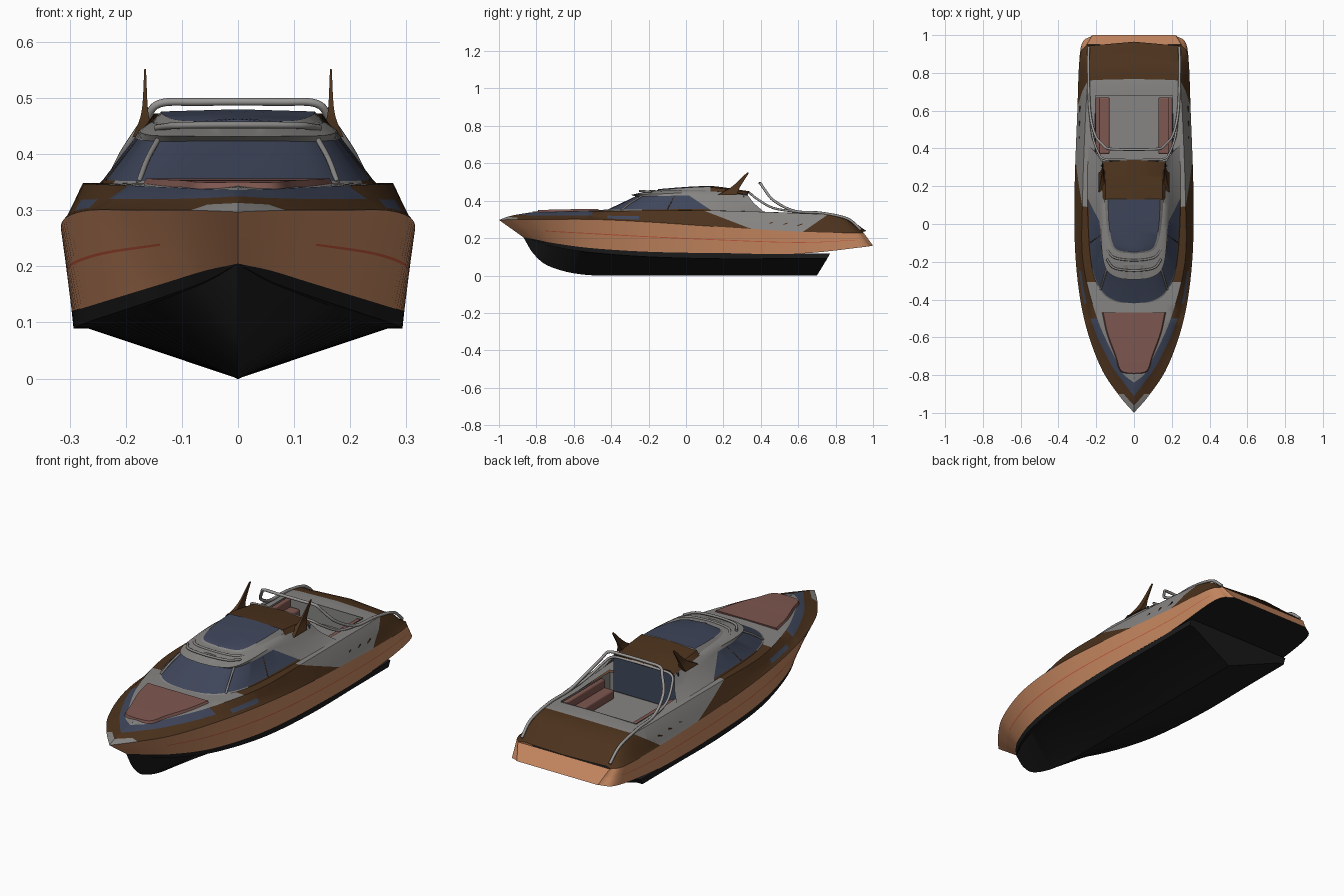
import bpy, bmesh, math
from mathutils import Vector

cube = bpy.data.objects.get("Cube")
if cube:
    bpy.data.objects.remove(cube)

# Palette
COLOURS = {
    "hull_copper": (0.58, 0.25, 0.12), "deck_brown": (0.072, 0.032, 0.012),
    "trim_grey": (0.24, 0.235, 0.225), "glass_navy": (0.05, 0.062, 0.105),
    "cushion_pink": (0.21, 0.095, 0.08), "bottom_black": (0.011, 0.011, 0.011),
    "stripe_red": (0.55, 0.1, 0.045), "rail_silver": (0.32, 0.31, 0.3),
}
COPPER, BROWN, GREY, NAVY, PINK, BLACK, RED, SILVER = range(len(COLOURS))
MATERIALS = []
for name, rgb in COLOURS.items():
    mat = bpy.data.materials.new(name)
    mat.use_nodes = True
    mat.diffuse_color = (*rgb, 1)
    mat.node_tree.nodes["Principled BSDF"].inputs["Base Color"].default_value = (*rgb, 1)
    MATERIALS.append(mat)


def smooth(points, steps=6):
    """Catmull-Rom line through a few points."""
    p = [Vector(q) for q in points]
    p = [2 * p[0] - p[1]] + p + [2 * p[-1] - p[-2]]
    line = []
    for a, b, c, d in zip(p, p[1:], p[2:], p[3:]):
        for i in range(steps):
            t = i / steps
            line.append(b + (c - a) * t / 2 + (a * 2 - b * 5 + c * 4 - d) * t**2 / 2
                        + (b * 3 - a - c * 3 + d) * t**3 / 2)
    return line + [p[-2]]


def finish(obj, angle=35):
    bpy.ops.object.select_all(action='DESELECT')
    obj.select_set(True)
    bpy.context.view_layer.objects.active = obj
    bpy.ops.object.shade_smooth_by_angle(angle=math.radians(angle))


def loft(name, lines, paint, cuts=(), cap=None):
    """Skin between lengthwise lines, mirrored; paint(row, centre) gives a colour or None."""
    bm = bmesh.new()
    ends = []
    for side in (1, -1):
        grid = [[bm.verts.new((v.x * side, v.y, v.z)) for v in line] for line in lines]
        for row, (a, b) in enumerate(zip(grid, grid[1:])):
            for i in range(len(a) - 1):
                bm.faces.new((a[i], a[i + 1], b[i + 1], b[i])).material_index = row
        ends.append([line[-1] for line in grid])
    if cap is not None:
        bm.faces.new(ends[0] + ends[1][::-1]).material_index = len(lines)
    bmesh.ops.remove_doubles(bm, verts=bm.verts[:], dist=0.0002)
    for y, z, ny, nz in cuts:
        bmesh.ops.bisect_plane(bm, geom=bm.verts[:] + bm.edges[:] + bm.faces[:],
                               plane_co=(0, y, z), plane_no=(0, ny, nz))
    for face in bm.faces[:]:
        row = face.material_index
        colour = cap if row == len(lines) else paint(row, face.calc_center_median())
        if colour is None:
            bm.faces.remove(face)
        else:
            face.material_index = colour
    bmesh.ops.recalc_face_normals(bm, faces=bm.faces[:])
    mesh = bpy.data.meshes.new(name)
    bm.to_mesh(mesh)
    bm.free()
    for mat in MATERIALS:
        mesh.materials.append(mat)
    obj = bpy.data.objects.new(name, mesh)
    bpy.context.collection.objects.link(obj)
    finish(obj)
    return obj


def box(name, centre, size, colour, tilt=0, bevel=0):
    bpy.ops.mesh.primitive_cube_add(size=1, location=centre, rotation=(tilt, 0, 0))
    obj = bpy.context.object
    obj.name = name
    obj.scale = size
    bpy.ops.object.transform_apply(location=False, rotation=False, scale=True)
    obj.data.materials.append(MATERIALS[colour])
    if bevel:
        mod = obj.modifiers.new("soft_edges", 'BEVEL')
        mod.width, mod.segments = bevel, 3
        finish(obj)
    return obj


def tube(name, points, radius, colour=SILVER):
    data = bpy.data.curves.new(name, 'CURVE')
    data.dimensions = '3D'
    data.bevel_depth, data.bevel_resolution, data.use_fill_caps = radius, 2, True
    path = smooth(points)
    spline = data.splines.new('POLY')
    spline.points.add(len(path) - 1)
    for point, v in zip(spline.points, path):
        point.co = (*v, 1)
    data.materials.append(MATERIALS[colour])
    bpy.context.collection.objects.link(bpy.data.objects.new(name, data))


def mirrored(points):
    """Continue a half path across the centreline."""
    return points + [(-x, y, z) for x, y, z in points[::-1]]


def flat(line):
    return [Vector((0, v.y, v.z)) for v in line]


# Hull bottom: keel, hard chine and boot top
water = [(0, -.87, .205), (.06, -.8, .192), (.125, -.7, .172), (.21, -.5, .146),
         (.272, -.2, .127), (.295, .15, .12)]
keel = [(0, -.87, .205), (0, -.81, .11), (0, -.72, .045), (0, -.53, .003),
        (0, -.2, 0), (0, .15, 0), (0, .5, 0), (0, .7, 0)]
chine = [(0, -.87, .205), (.05, -.79, .175), (.11, -.69, .15), (.185, -.5, .122),
         (.245, -.2, .1), (.265, .15, .09), (.265, .5, .09), (.265, .755, .09)]
edge = [(min(x * 1.1, x + .027), y, z) for x, y, z in chine]
boot = water + [(.293, .5, .118), (.29, .77, .118)]
loft("hull_bottom", [smooth(p) for p in (keel, chine, edge, boot)],
     lambda row, c: BLACK, cap=BLACK)

# Hull sides with pinstripe and overhanging stern
sheer = smooth([(0, -1, .297), (.085, -.9, .3), (.18, -.75, .3), (.265, -.5, .3),
                (.308, -.2, .286), (.315, .15, .262), (.3, .6, .235),
                (.287, .88, .228), (.25, .95, .228)])
low = smooth(water + [(.292, .6, .117), (.283, .93, .15), (.22, 1, .16)])
stripe = [[a.lerp(b, f) for a, b in zip(low, sheer)] for f in (.49, .52)]


def hull_paint(row, c):
    if row == 0:
        return BLACK
    return RED if row == 2 and -.75 < c.y < .9 else COPPER


loft("hull_sides", [flat(low), low, *stripe, sheer], hull_paint, cap=COPPER)

# Bulwarks, fore trunk and aft deck
rail = smooth([(0, -.96, .313), (.062, -.89, .31), (.158, -.75, .307), (.247, -.5, .306),
               (.296, -.2, .297), (.307, .15, .278), (.292, .6, .252),
               (.276, .86, .243), (.245, .947, .23)])
foot = smooth([(0, -.91, .325), (.055, -.84, .322), (.135, -.72, .32), (.23, -.5, .32),
               (.285, -.2, .318), (.29, .15, .312), (.28, .6, .29),
               (.262, .84, .275), (.235, .946, .232)])
top = smooth([(0, -.84, .336), (.06, -.79, .338), (.105, -.7, .34), (.195, -.5, .344),
              (.27, -.2, .347), (.272, .15, .347), (.255, .6, .333),
              (.238, .82, .315), (.22, .945, .234)])
inner = smooth([(0, -.82, .338), (.05, -.77, .34), (.09, -.69, .342), (.16, -.5, .347),
                (.2, -.2, .349), (.205, .15, .349), (.205, .6, .334),
                (.195, .81, .32), (.17, .95, .234)])
middle = [Vector((0, v.y + (.015 if v.y > .8 else 0), v.z + .004)) for v in inner]
deck_cuts = [(.1, .345, .1, .26), (.62, .23, .09, -.13)]
deck_cuts += [(y, 0, 1, 0) for y in (-.9, -.5, -.42, -.25, .3, .68)]


def deck_paint(row, c):
    if row == 4 and .3 < c.y < .68:
        return None
    if row >= 3 and c.y < -.3:
        return GREY
    if row == 2 and c.y < -.5 or row == 1 and -.42 < c.y < -.25:
        return NAVY
    after = .1 * (c.y - .1) + .26 * (c.z - .345) > 0
    before = .09 * (c.y - .62) - .13 * (c.z - .23) < 0
    return GREY if after and before or row == 0 and c.y < -.9 else BROWN


loft("deck", [sheer, rail, foot, top, inner, middle], deck_paint, deck_cuts)

# Cabin with wraparound windows and roof visor
cabin = [smooth(p) for p in (
    [(0, -.44, .343), (.1, -.425, .345), (.18, -.36, .345), (.23, -.2, .345),
     (.25, .1, .345), (.245, .42, .34)],
    [(0, -.42, .352), (.1, -.405, .352), (.175, -.345, .352), (.225, -.2, .353),
     (.24, .1, .355), (.235, .41, .346)],
    [(0, -.27, .423), (.08, -.265, .423), (.142, -.235, .423), (.172, -.13, .425),
     (.187, .1, .425), (.205, .38, .372)],
    [(0, -.295, .431), (.085, -.285, .432), (.147, -.24, .433), (.171, -.13, .437),
     (.178, .1, .44), (.19, .36, .39)],
    [(0, -.22, .448), (.08, -.215, .448), (.125, -.18, .45), (.147, -.1, .454),
     (.157, .1, .456), (.168, .33, .43)])]
cabin.append([Vector((0, min(v.y, .31), v.z + .003)) for v in cabin[-1]])


def cabin_paint(row, c):
    if row == 0:
        return BROWN if -.25 < c.y < .12 else GREY
    glass = row == 1 and .073 * (c.y - .02) + .11 * (c.z - .425) < 0
    return NAVY if glass else GREY


loft("cabin", cabin, cabin_paint, [(.02, .425, .073, .11)])
for s in (1, -1):
    tube("windscreen_pillar", [(.177 * s, -.347, .35), (.162 * s, -.295, .39),
                               (.143 * s, -.236, .425)], .005, GREY)
    tube("window_divider", [(.233 * s, -.1, .354), (.177 * s, -.06, .425)], .003, BROWN)
for y in (-.245, -.19):
    tube("visor_bar", mirrored([(.145, y + .06, .447), (.11, y + .015, .451), (.04, y, .452)]),
         .006, GREY)

# Raised glass sunroof
sun_edge = smooth([(0, -.165, .45), (.09, -.15, .45), (.13, -.1, .452), (.152, .02, .454),
                   (.156, .15, .455)])
sun_top = smooth([(0, -.15, .458), (.085, -.137, .459), (.117, -.09, .463),
                  (.134, .02, .471), (.137, .13, .476)])
loft("sunroof", [sun_edge, sun_top, [Vector((0, v.y, v.z + .004)) for v in sun_top]],
     lambda row, c: NAVY if row else GREY, cap=GREY)

# Aft hardtop and swept fins
loft("aft_hardtop", [smooth(p) for p in (
    [(0, .13, .44), (0, .22, .435), (0, .33, .43)],
    [(.165, .13, .45), (.17, .22, .445), (.165, .33, .433)],
    [(.15, .13, .472), (.15, .22, .462), (.145, .33, .446)],
    [(0, .13, .48), (0, .22, .469), (0, .34, .45)])], lambda row, c: BROWN, cap=BROWN)
corners = [smooth(p) for p in (
    [(.15, .17, .435), (.16, .245, .475), (.164, .328, .552)],
    [(.188, .17, .43), (.172, .245, .475), (.167, .328, .552)],
    [(.188, .27, .43), (.172, .29, .475), (.167, .336, .548)],
    [(.15, .27, .435), (.16, .29, .475), (.164, .336, .548)])]
loft("roof_fins", corners + corners[:1], lambda row, c: BROWN)

# Foredeck sunpad
pad = smooth([(0, -.795, .338), (.07, -.78, .338), (.1, -.7, .341), (.145, -.58, .343),
              (.17, -.47, .345)])
pad_top = [Vector((v.x * .96, v.y * .995, v.z + .012)) for v in pad]
loft("sunpad", [pad, pad_top, flat(pad_top)], lambda row, c: PINK, cap=PINK)

# Cockpit well, doors and side sofas
well = box("cockpit_well", (0, .49, .292), (.41, .38, .09), GREY)
bm = bmesh.new()
bm.from_mesh(well.data)
bmesh.ops.delete(bm, geom=[f for f in bm.faces if f.normal.z > .5], context='FACES')
bm.to_mesh(well.data)
bm.free()
box("glass_doors", (0, .308, .345), (.35, .008, .18), NAVY)
for s in (1, -1):
    box("sofa_seat", (.165 * s, .52, .272), (.07, .3, .045), PINK, bevel=.008)
    box("sofa_back", (.191 * s, .52, .295), (.024, .3, .08), PINK, bevel=.008)
    for i in range(3):
        box("side_vent", ((.2875 - i * .002) * s, .44 + i * .08, .276 - i * .004),
            (.009, .05, .005), BROWN, tilt=.35)

# Arched rails over the cockpit and along the quarters
tube("arch_rail", mirrored([(.24, .935, .245), (.242, .86, .305), (.24, .72, .335),
                            (.232, .58, .345), (.205, .47, .4), (.165, .42, .46),
                            (.14, .4, .49), (.07, .395, .493)]), .007)
tube("inner_rail", mirrored([(.235, .62, .338), (.22, .47, .36), (.19, .38, .41),
                             (.16, .345, .438), (.08, .34, .443)]), .006)
